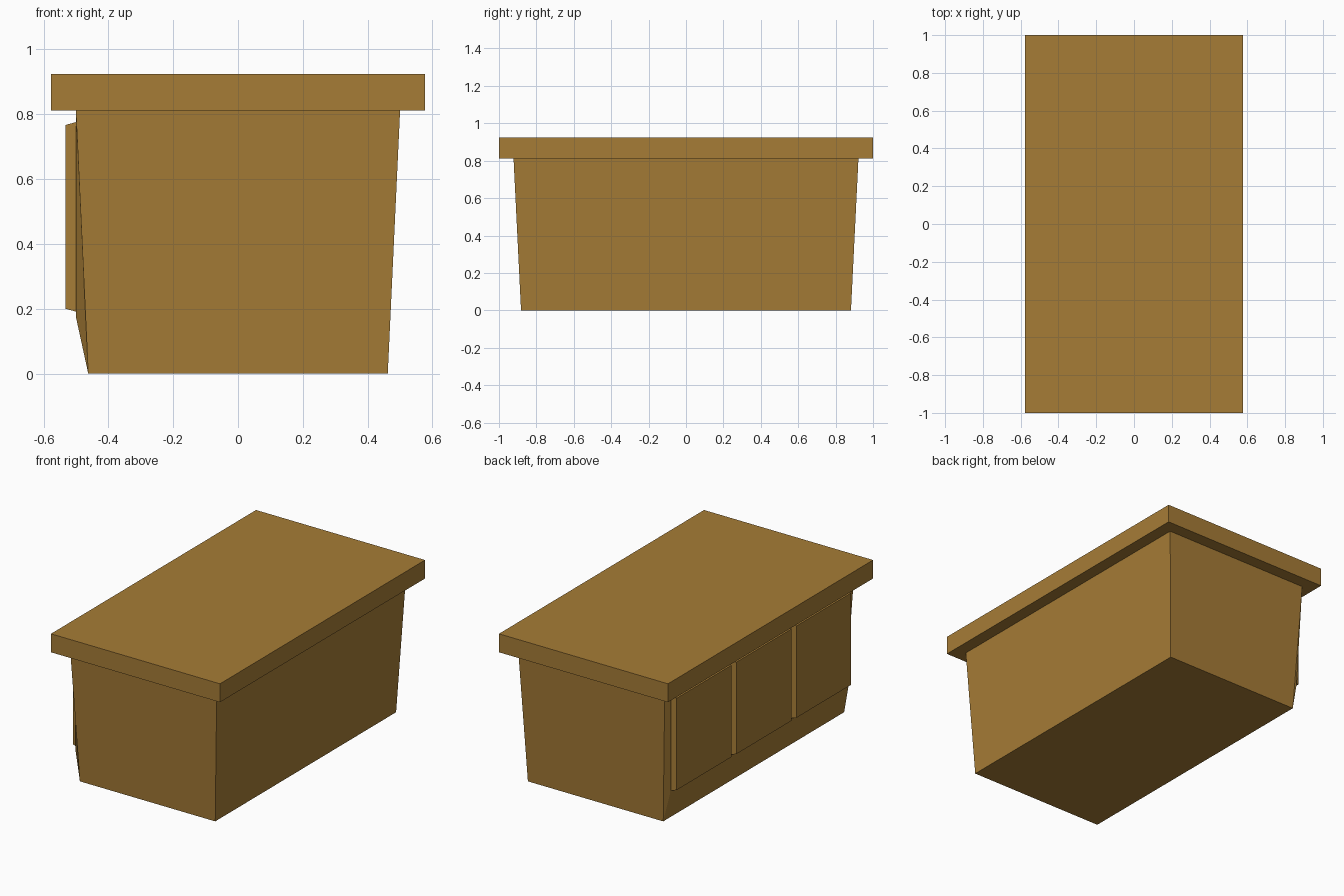
import bpy, bmesh

if "Cube" in bpy.data.objects:
    bpy.data.objects.remove(bpy.data.objects["Cube"])

wood = bpy.data.materials.new("warm brown wood")
wood.diffuse_color = (0.38, 0.202, 0.037, 1)
wood.use_nodes = True
wood.node_tree.nodes["Principled BSDF"].inputs["Base Color"].default_value = wood.diffuse_color


def make_object(name, bm):
    bmesh.ops.recalc_face_normals(bm, faces=bm.faces)
    mesh = bpy.data.meshes.new(name)
    bm.to_mesh(mesh)
    bm.free()
    mesh.materials.append(wood)
    obj = bpy.data.objects.new(name, mesh)
    bpy.context.collection.objects.link(obj)
    return obj


def loft(bm, ring_a, ring_b):
    """Closed six-sided solid between two four-point rings."""
    a = [bm.verts.new(p) for p in ring_a]
    b = [bm.verts.new(p) for p in ring_b]
    bm.faces.new(a)
    bm.faces.new(b)
    for i in range(4):
        j = (i + 1) % 4
        bm.faces.new((a[i], a[j], b[j], b[i]))


def ring_z(x, y, z):
    return [(-x, -y, z), (x, -y, z), (x, y, z), (-x, y, z)]


def ring_x(x, y0, y1, z0, z1):
    return [(x, y0, z0), (x, y1, z0), (x, y1, z1), (x, y0, z1)]


# Overhanging top slab
bm = bmesh.new()
loft(bm, ring_z(0.577, 1.0, 0.811), ring_z(0.577, 1.0, 0.925))
make_object("top_slab", bm)

# Tapered body; its left face is inset and the inset pulled out upright
bm = bmesh.new()
loft(bm, ring_z(0.462, 0.882, 0.0), ring_z(0.5, 0.922, 0.811))
bmesh.ops.recalc_face_normals(bm, faces=bm.faces)
left = min(bm.faces, key=lambda f: f.calc_center_median().x)
bmesh.ops.inset_individual(bm, faces=[left], thickness=0.03)
for v in left.verts:
    v.co.x = -0.5
    v.co.y = 0.87 if v.co.y > 0 else -0.87
    v.co.z = 0.78 if v.co.z > 0.4 else 0.175
make_object("body", bm)

# Three raised drawer fronts with slightly sloped edges
for i, (y0, y1) in enumerate([(-0.86, -0.308), (-0.278, 0.278), (0.308, 0.86)]):
    bm = bmesh.new()
    loft(bm, ring_x(-0.499, y0, y1, 0.191, 0.776),
         ring_x(-0.532, y0 + 0.009, y1 - 0.009, 0.2, 0.767))
    make_object(f"drawer_front_{i + 1}", bm)
